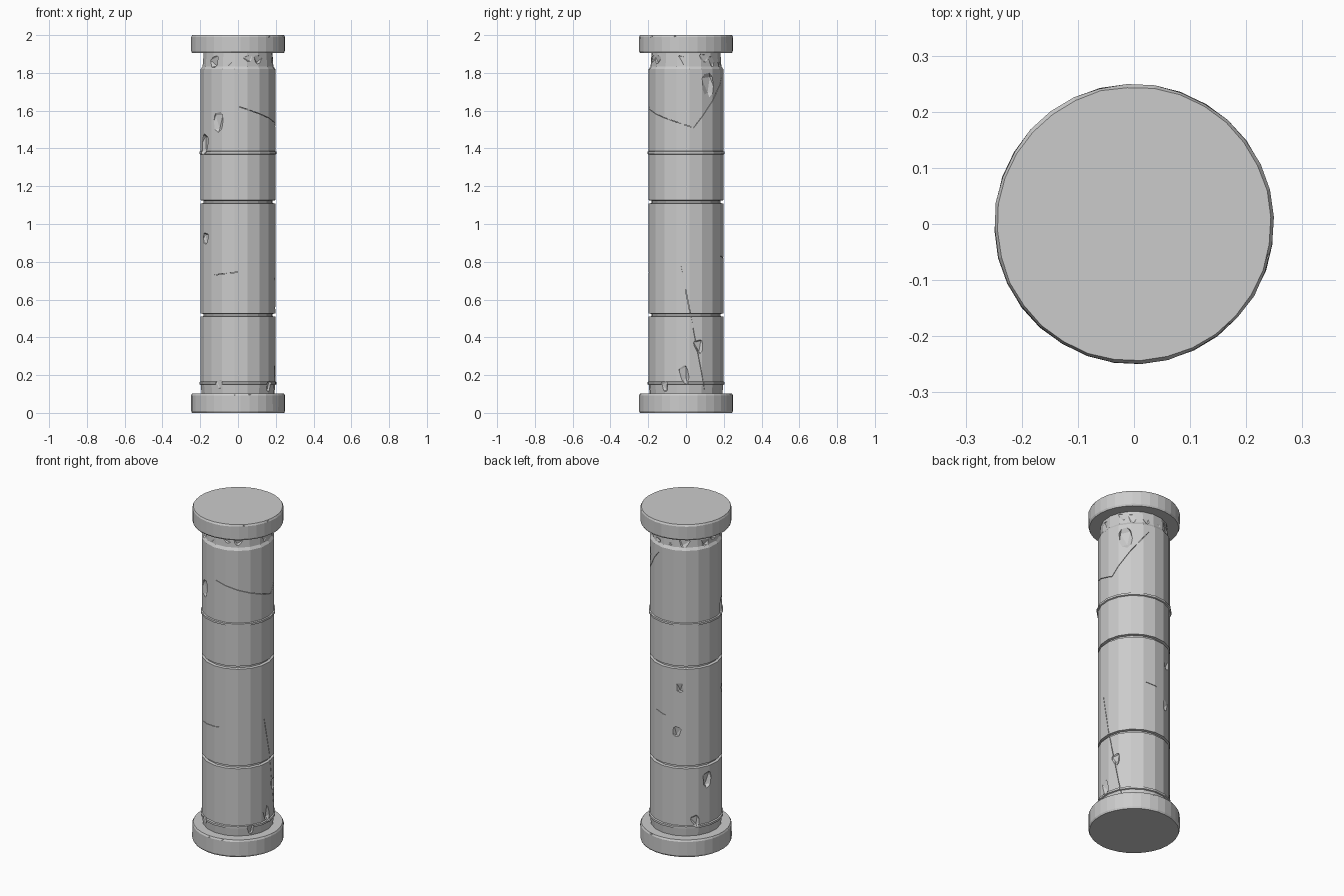
import bpy, bmesh, random
from math import radians, cos, sin, pi
from mathutils import Matrix, Vector

if "Cube" in bpy.data.objects:
    bpy.data.objects.remove(bpy.data.objects["Cube"])

random.seed(7)
rnd = random.uniform
R = 0.198  # shaft radius


def finish(name, bm):
    bmesh.ops.recalc_face_normals(bm, faces=bm.faces)
    me = bpy.data.meshes.new(name)
    bm.to_mesh(me)
    bm.free()
    ob = bpy.data.objects.new(name, me)
    bpy.context.collection.objects.link(ob)
    return ob


def lathe(name, profile, sides, jitter=0.0):
    """Closed faceted solid of revolution from (radius, z) points, bottom to top."""
    bm = bmesh.new()
    rings = []
    for r, z in profile:
        ring = []
        for i in range(sides):
            a = 2 * pi * (i + 0.25) / sides
            rr = r - random.random() * jitter
            ring.append(bm.verts.new((rr * cos(a), rr * sin(a), z)))
        rings.append(ring)
    for low, high in zip(rings, rings[1:]):
        for i in range(sides):
            j = (i + 1) % sides
            bm.faces.new((low[i], low[j], high[j], high[i]))
    bm.faces.new(rings[0][::-1])
    bm.faces.new(rings[-1])
    return finish(name, bm)


def step(z, radius, half):
    """Groove or raised band in the shaft profile."""
    e = half + 0.003
    return [(R, z - e), (radius, z - half), (radius, z + half), (R, z + e)]


def chip(deg, z, wide, tall, deep, radius=R):
    """Rough stone-shaped cutter sunk into the surface at an angle and height."""
    bm = bmesh.new()
    bmesh.ops.create_icosphere(bm, subdivisions=1, radius=1)
    for v in bm.verts:
        v.co *= rnd(0.8, 1.2)
    bm.transform(Matrix.Rotation(radians(deg), 4, 'Z')
                 @ Matrix.Translation((radius + 0.015, 0, z))
                 @ Matrix.Rotation(radians(rnd(-20, 20)), 4, 'X')
                 @ Matrix.Diagonal((deep + 0.015, wide, tall, 1)))
    return finish("chip_cutter", bm)


def crack(a0, z0, a1, z1):
    """Hairline cutters following the shaft from one (angle, z) to another."""
    n = max(1, round(abs(a1 - a0) / 20))
    pts = []
    for k in range(n + 1):
        a = radians(a0 + (a1 - a0) * k / n)
        pts.append(Vector((cos(a) * R, sin(a) * R, z0 + (z1 - z0) * k / n)))
    cutters = []
    for p, q in zip(pts, pts[1:]):
        mid, along = (p + q) / 2, q - p
        side = along.cross(Vector((mid.x, mid.y, 0))).normalized()
        out = side.cross(along).normalized()
        bm = bmesh.new()
        bmesh.ops.create_cube(bm, size=1)
        rot = Matrix((along.normalized(), side, out)).transposed().to_4x4()
        bm.transform(Matrix.Translation(mid) @ rot
                     @ Matrix.Diagonal((along.length, 0.0025, 0.016, 1)))
        cutters.append(finish("crack_cutter", bm))
    return cutters


def carve(ob, cutters):
    """Subtract all cutters, then remove them."""
    bpy.context.view_layer.objects.active = ob
    for c in cutters:
        c.hide_render = True
        mod = ob.modifiers.new("carve", 'BOOLEAN')
        mod.operation = 'DIFFERENCE'
        mod.solver = 'EXACT'
        mod.object = c
        bpy.ops.object.modifier_apply(modifier=mod.name)
        bpy.data.objects.remove(c)


# Shaft with grooves, raised bands and a worn neck
profile = [(0.192, 0.09)]
for z, radius in ((0.158, 0.205), (0.518, 0.184), (1.117, 0.184), (1.377, 0.205)):
    profile += step(z, radius, 0.006)
profile += [(R, 1.82), (0.188, 1.835), (0.183, 1.91)]
shaft = lathe("column_shaft", profile, 18)

# Main damage on the shaft: angle, height, half height
damage = [(-122, 1.54, 0.09), (-140, 1.72, 0.07), (-155, 1.42, 0.08), (-150, 0.92, 0.05),
          (-115, 0.29, 0.09), (-120, 0.15, 0.05), (-35, 0.14, 0.04), (37, 1.73, 0.09),
          (20, 0.35, 0.06), (-3, 0.21, 0.07), (115, 1.0, 0.05), (110, 0.73, 0.05),
          (176, 1.46, 0.09), (160, 0.43, 0.07), (140, 0.19, 0.05)]
cutters = [chip(a, z, 0.02 + 0.3 * h, h, 0.006 + 0.2 * h) for a, z, h in damage]

# Broken ring of chips under the capital
for i in range(14):
    cutters.append(chip(i * 360 / 14 + rnd(-8, 8), rnd(1.85, 1.88),
                        rnd(0.04, 0.06), rnd(0.03, 0.05), rnd(0.02, 0.032)))

# Fracture lines: a ring at mid height, branches above and below
for line in ((-130, 0.73, 0, 0.78), (0, 0.78, 70, 0.83), (70, 0.83, 230, 0.73),
             (-115, 1.65, 12, 1.51), (12, 1.51, 75, 1.78), (-8, 0.78, 30, 0.12)):
    cutters += crack(*line)
carve(shaft, cutters)


def disc(name, bottom, top, chips, depth):
    """Wide end slab with a softened, chipped rim."""
    slab = lathe(name, [(0.245, bottom), (0.25, bottom + 0.01),
                        (0.25, top - 0.01), (0.245, top)], 32, 0.002)
    carve(slab, [chip(i * 360 / chips + rnd(-15, 15), random.choice((bottom, top)),
                      rnd(0.03, 0.06), rnd(0.012, 0.022), depth * rnd(0.6, 1.2), 0.25)
                 for i in range(chips)])


# Base slab is more damaged than the capital slab
disc("base_disc", 0.0, 0.103, 10, 0.012)
disc("capital_disc", 1.906, 2.0, 6, 0.006)
